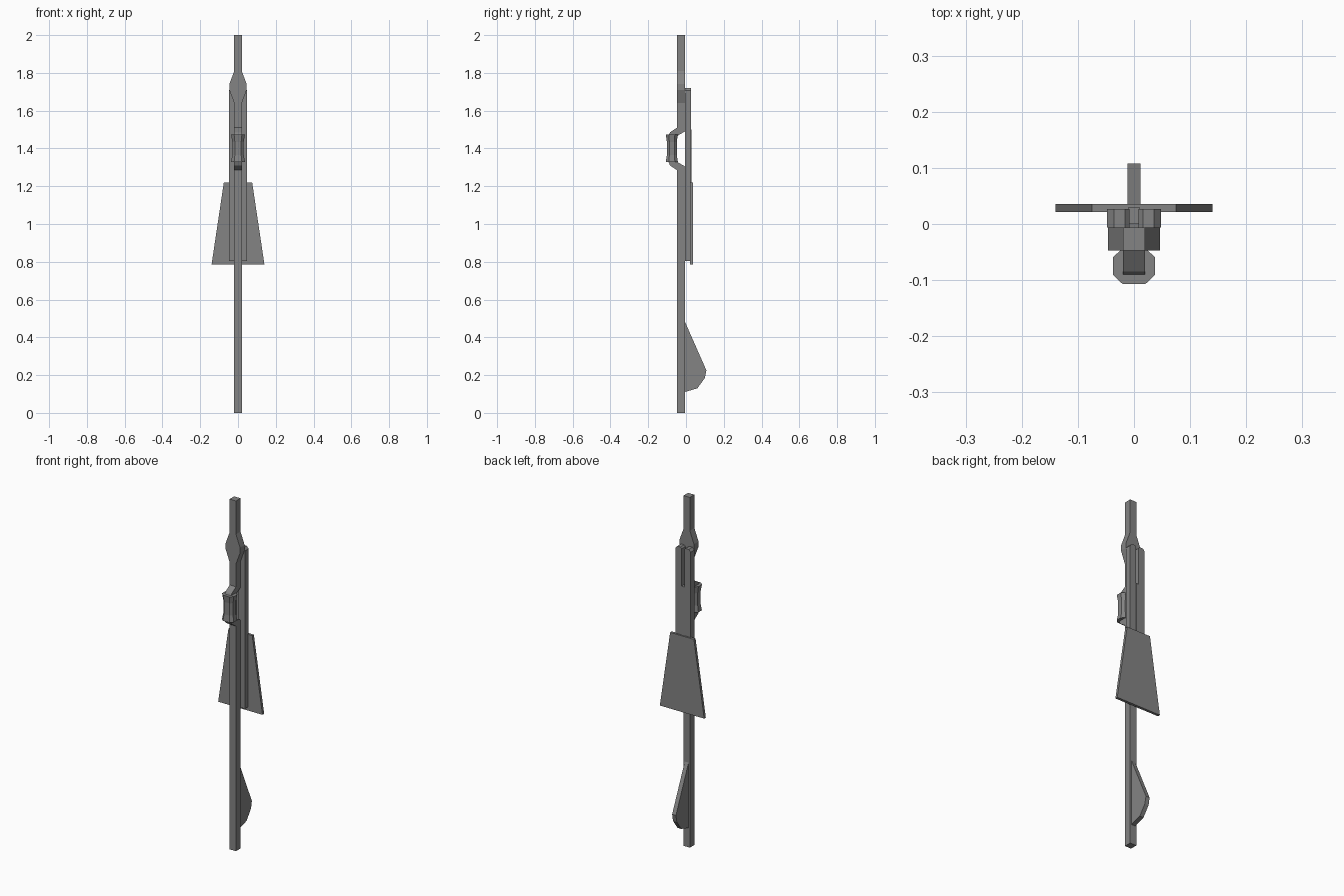
import bpy
import bmesh

old = bpy.data.objects.get("Cube")
if old:
    bpy.data.objects.remove(old, do_unlink=True)

GREY = (0.23, 0.23, 0.23, 1)
mat = bpy.data.materials.new("steel_grey")
mat.use_nodes = True
mat.diffuse_color = GREY
mat.node_tree.nodes["Principled BSDF"].inputs["Base Color"].default_value = GREY


def loft(name, rings):
    """Skin a closed solid through equal-length rings of points."""
    bm = bmesh.new()
    loops = [[bm.verts.new(p) for p in ring] for ring in rings]
    n = len(loops[0])
    for a, b in zip(loops, loops[1:]):
        for i in range(n):
            j = (i + 1) % n
            bm.faces.new((a[i], a[j], b[j], b[i]))
    bm.faces.new(loops[0][::-1])
    bm.faces.new(loops[-1])
    bmesh.ops.recalc_face_normals(bm, faces=bm.faces)
    mesh = bpy.data.meshes.new(name)
    bm.to_mesh(mesh)
    bm.free()
    mesh.materials.append(mat)
    obj = bpy.data.objects.new(name, mesh)
    bpy.context.collection.objects.link(obj)
    return obj


def plate_xz(name, outline, y0, y1):
    return loft(name, [[(x, y, z) for x, z in outline] for y in (y0, y1)])


def plate_yz(name, outline, half):
    return loft(name, [[(x, y, z) for y, z in outline] for x in (-half, half)])


# Main rod: each station is half width, front (y, z) and back (y, z)
F, B, W = -0.047, -0.006, 0.02


def flat(z, half=W):
    return half, (F, z), (B, z)


stations = [
    flat(0),
    (W, (F, 1.285), (B, 1.305)),
    (W, (-0.085, 1.31), (-0.04, 1.325)),
    (W, (-0.095, 1.335), (-0.052, 1.345)),
    (W, (-0.095, 1.465), (-0.052, 1.455)),
    (W, (-0.085, 1.485), (-0.04, 1.47)),
    (W, (F, 1.51), (B, 1.49)),
    flat(1.64), flat(1.71, 0.046), flat(1.74, 0.046), flat(1.81), flat(2),
]
loft("main_rod", [[(-w, *f), (w, *f), (w, *b), (-w, *b)] for w, f, b in stations])

# Waisted octagonal grip around the offset part of the rod
octagon = [(-1, -0.5), (-0.55, -1), (0.55, -1), (1, -0.5),
           (1, 0.5), (0.55, 1), (-0.55, 1), (-1, 0.5)]
loft("grip", [[(x * 0.037 * s, -0.075 + y * 0.032 * s, z) for x, y in octagon]
              for z, s in ((1.328, 1), (1.365, 0.82), (1.435, 0.82), (1.475, 1))])

# Pair of back bars with bevelled ends
for side, label in ((1, "left"), (-1, "right")):
    bar = [(0.008, 0.805), (0.048, 0.805), (0.048, 1.707),
           (0.036, 1.72), (0.016, 1.72), (0.008, 1.712)]
    plate_xz(label + "_back_bar", [(side * x, z) for x, z in bar], -0.006, 0.027)

# Strip closing the gap between the bars
strip = [(-0.01, 1.2), (0.01, 1.2), (0.01, 1.5), (-0.01, 1.5)]
plate_xz("centre_strip", strip, 0.0, 0.03)

# Tapered back plate
plate = [(-0.14, 0.785), (0.14, 0.785), (0.075, 1.22), (-0.075, 1.22)]
plate_xz("back_plate", plate, 0.021, 0.036)

# Lower rear fin
fin = [(-0.008, 0.11), (0.06, 0.13), (0.1, 0.185), (0.108, 0.225), (-0.008, 0.488)]
plate_yz("rear_fin", fin, 0.012)
